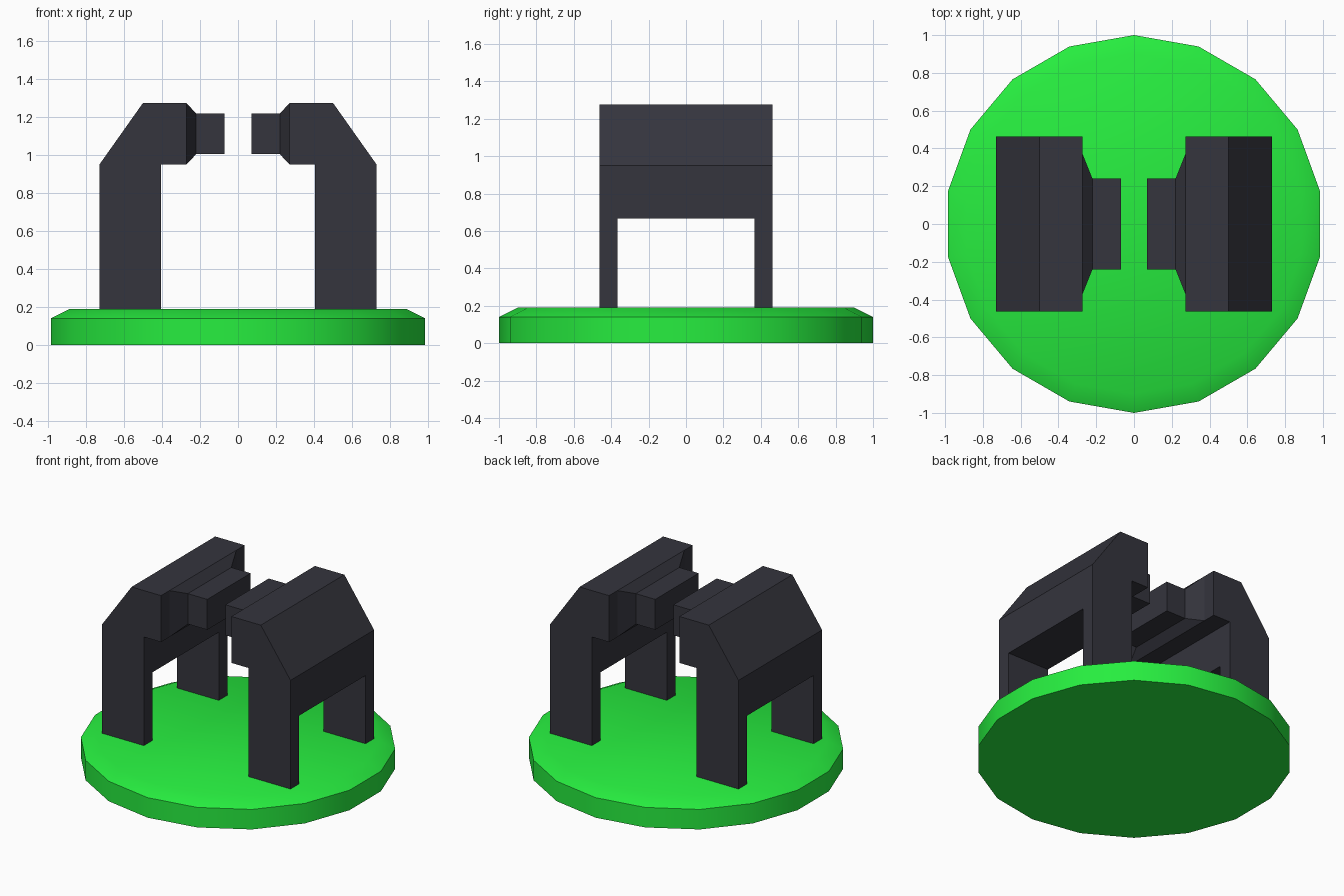
import bpy, bmesh, math

if "Cube" in bpy.data.objects:
    bpy.data.objects.remove(bpy.data.objects["Cube"])


def material(name, rgb):
    m = bpy.data.materials.new(name)
    m.diffuse_color = (*rgb, 1)
    m.use_nodes = True
    m.node_tree.nodes["Principled BSDF"].inputs["Base Color"].default_value = m.diffuse_color
    return m


def loft(name, rings, mat=None):
    """Skin a list of equal-length point rings and cap both ends."""
    bm = bmesh.new()
    vs = [[bm.verts.new(p) for p in ring] for ring in rings]
    n = len(rings[0])
    for a, b in zip(vs, vs[1:]):
        for i in range(n):
            j = (i + 1) % n
            bm.faces.new((a[i], a[j], b[j], b[i]))
    bm.faces.new(vs[0])
    bm.faces.new(vs[-1])
    bmesh.ops.recalc_face_normals(bm, faces=bm.faces)
    me = bpy.data.meshes.new(name)
    bm.to_mesh(me)
    bm.free()
    ob = bpy.data.objects.new(name, me)
    bpy.context.collection.objects.link(ob)
    if mat:
        me.materials.append(mat)
    return ob


def cut(target, cutter):
    cutter.hide_render = True
    cutter.hide_set(True)
    mod = target.modifiers.new("cut", 'BOOLEAN')
    mod.operation = 'DIFFERENCE'
    mod.solver = 'EXACT'
    mod.object = cutter


def circle(r, z, n=18):
    return [(r * math.sin(2 * math.pi * i / n), r * math.cos(2 * math.pi * i / n), z)
            for i in range(n)]


def extrude_y(profile, half):
    return [[(x, y, z) for x, z in profile] for y in (-half, half)]


def rect_x(x, hy, z0, z1):
    return [(x, -hy, z0), (x, hy, z0), (x, hy, z1), (x, -hy, z1)]


green = material("green", (0.02, 0.85, 0.05))
dark = material("dark", (0.035, 0.035, 0.047))

# Round base with chamfered rim
base = loft("base", [circle(1, 0), circle(1, 0.14), circle(0.9, 0.19)], green)
bpy.context.view_layer.objects.active = base
base.select_set(True)
bpy.ops.object.shade_smooth_by_angle(angle=math.radians(30))

# Bent arm
arm = loft("arm", extrude_y([(0.405, 0.19), (0.73, 0.19), (0.73, 0.95), (0.5, 1.275),
                             (0.272, 1.275), (0.272, 0.95), (0.405, 0.95)], 0.462), dark)

# Opening that leaves two legs
cut(arm, loft("leg_opening", extrude_y([(0.3, 0.1), (0.8, 0.1), (0.8, 0.667), (0.3, 0.667)], 0.367)))

# Tapered recess wrapped over the top edge
slope, depth = 0.325 / 0.23, 0.05


def recess_ring(t):
    """t = 0 on the recess floor, 1 on the arm surface."""
    top = 1.275 - depth * (1 - t)
    x0, x1, hy = 0.425 - 0.023 * t, 0.62 + 0.036 * t, 0.19 + 0.045 * t
    pts = [(x0, top), (0.5, top), (x1, top - (x1 - 0.5) * slope)]
    return [(x, -hy, z) for x, z in pts] + [(x, hy, z) for x, z in reversed(pts)]


recess = loft("recess_cutter", [recess_ring(0), recess_ring(1.5)])
# Split the bent caps so each facet is flat
bm = bmesh.new()
bm.from_mesh(recess.data)
for f in [f for f in bm.faces if len(f.verts) == 6]:
    mid = [v for v in f.verts if abs(v.co.x - 0.5) < 1e-4]
    bmesh.utils.face_split(f, mid[0], mid[1])
bm.to_mesh(recess.data)
bm.free()
cut(arm, recess)

# Clamping jaw with tapered neck
jaw = loft("jaw", [rect_x(0.272, 0.37, 0.95, 1.275), rect_x(0.22, 0.24, 1.005, 1.218),
                   rect_x(0.07, 0.24, 1.005, 1.218)], dark)

# Matching left side
for ob in (arm, jaw):
    ob.modifiers.new("mirror", 'MIRROR')
